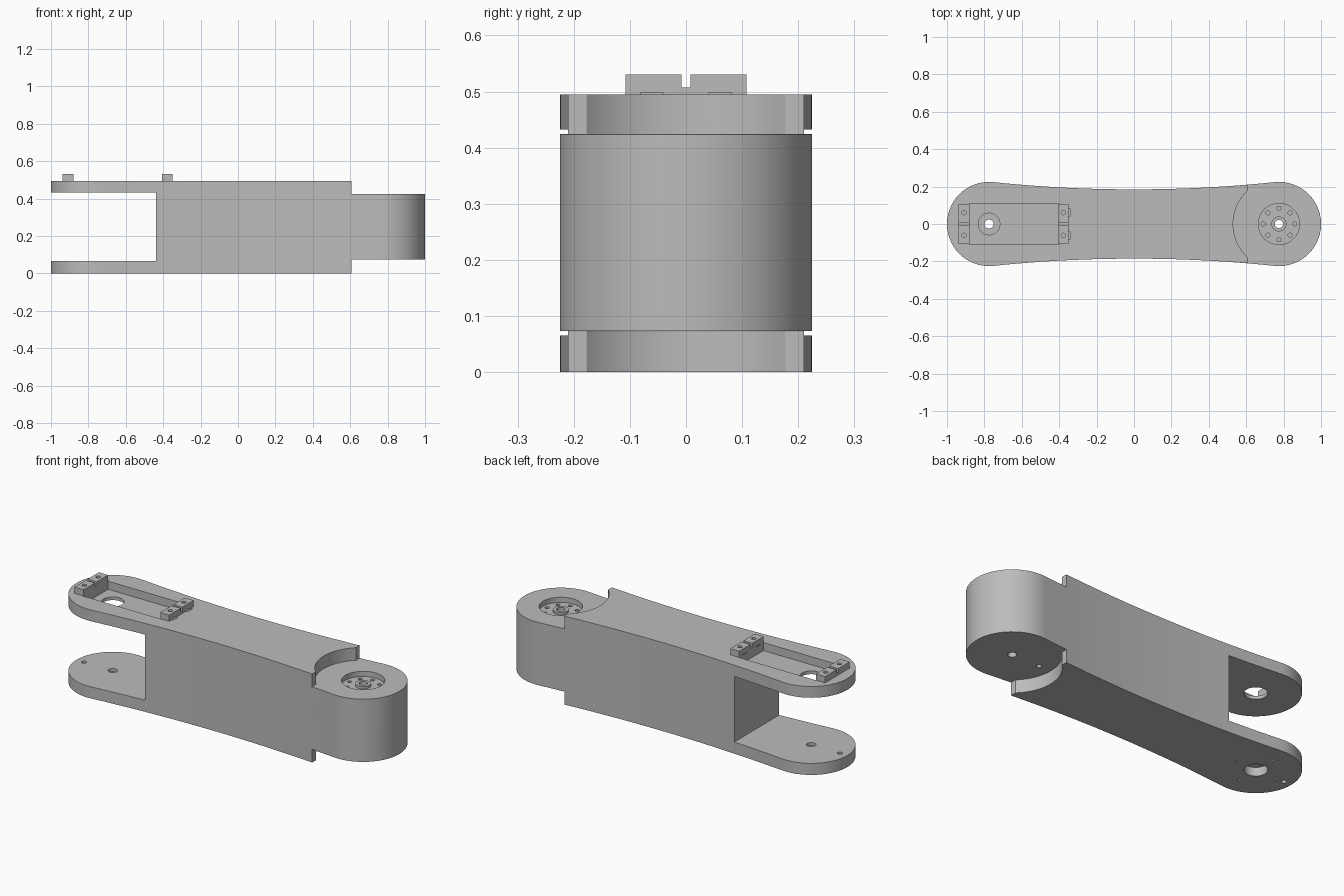
import bpy, bmesh, math
from math import sin, cos, pi
from mathutils import Matrix

cube = bpy.data.objects.get("Cube")
if cube:
    bpy.data.objects.remove(cube, do_unlink=True)

grey = bpy.data.materials.new("plain grey")
grey.use_nodes = True
GREY = (0.5, 0.5, 0.5, 1)
grey.diffuse_color = GREY
grey.node_tree.nodes["Principled BSDF"].inputs["Base Color"].default_value = GREY

JOINT = 0.775      # distance of both pivots from the centre
TOP = 0.495
END_R = 0.225


def new_object(name, bm):
    bmesh.ops.recalc_face_normals(bm, faces=bm.faces[:])
    mesh = bpy.data.meshes.new(name)
    bm.to_mesh(mesh)
    bm.free()
    mesh.materials.append(grey)
    ob = bpy.data.objects.new(name, mesh)
    bpy.context.scene.collection.objects.link(ob)
    return ob


def prism(bm, points, offset):
    face = bm.faces.new([bm.verts.new(p) for p in points])
    ext = bmesh.ops.extrude_face_region(bm, geom=[face])
    verts = [v for v in ext["geom"] if isinstance(v, bmesh.types.BMVert)]
    bmesh.ops.translate(bm, verts=verts, vec=offset)


def box(bm, x0, x1, y0, y1, z0, z1):
    prism(bm, [(x0, y0, z0), (x1, y0, z0), (x1, y1, z0), (x0, y1, z0)], (0, 0, z1 - z0))


def cyl(bm, x, y, r, z0, z1, n=32):
    ring = [(x + r * cos(2 * pi * (i + .5) / n), y + r * sin(2 * pi * (i + .5) / n), z0)
            for i in range(n)]
    prism(bm, ring, (0, 0, z1 - z0))


def cut(ob, name, build):
    """Subtract the solids made by build(bm) from ob."""
    bm = bmesh.new()
    build(bm)
    tool = new_object(name, bm)
    tool.hide_render = True
    mod = ob.modifiers.new(name, 'BOOLEAN')
    mod.operation, mod.solver, mod.object = 'DIFFERENCE', 'EXACT', tool
    mod.use_self = True
    return tool


def finish(ob, tools):
    bpy.ops.object.select_all(action='DESELECT')
    ob.select_set(True)
    bpy.context.view_layer.objects.active = ob
    bpy.ops.object.convert(target='MESH')
    bpy.ops.object.shade_smooth_by_angle(angle=math.radians(35))
    wn = ob.modifiers.new("Weighted normals", 'WEIGHTED_NORMAL')
    wn.keep_sharp = True
    for tool in tools:
        bpy.data.objects.remove(tool, do_unlink=True)


# Waisted outline: two round ends joined by shallow tangent arcs
WAIST = 0.185
arc_r = (JOINT**2 + WAIST**2 - END_R**2) / (2 * (END_R - WAIST))
tilt = math.asin(JOINT / (arc_r + END_R))


def half_outline():
    pts = []
    for i in range(29):
        a = -pi / 2 - tilt + (pi + 2 * tilt) * i / 28
        a = max(-pi / 2 - tilt, min(pi / 2 + tilt, a))
        pts.append((JOINT + END_R * cos(a), END_R * sin(a), 0))
    for i in range(1, 20):
        a = tilt * (1 - i / 10)
        pts.append((arc_r * sin(a), WAIST + arc_r * (1 - cos(a)), 0))
    return pts


bm = bmesh.new()
half = half_outline()
prism(bm, half + [(-x, -y, z) for x, y, z in half], (0, 0, TOP))
arm = new_object("arm_body", bm)


# Fork opening and the steps around the round housing
def fork(b):
    box(b, -1.2, -0.438, -0.4, 0.4, 0.065, 0.432)


def step_round(b):
    for z0, z1 in ((0.424, 0.6), (-0.1, 0.073)):
        cyl(b, JOINT, 0, 0.245, z0, z1, 56)


def step_flat(b):
    for z0, z1 in ((0.424, 0.6), (-0.1, 0.073)):
        box(b, 0.606, 1.2, -0.4, 0.4, z0, z1)


tools = [cut(arm, "fork_cutter", fork), cut(arm, "round_step_cutter", step_round),
         cut(arm, "flat_step_cutter", step_flat)]
bev = arm.modifiers.new("Rounded edges", 'BEVEL')
bev.width, bev.segments, bev.limit_method = 0.015, 4, 'ANGLE'
bev.angle_limit = math.radians(40)


# Pockets, bearing seats and clearance cuts
def pockets(b):
    box(b, -0.88, -0.403, -0.109, 0.109, 0.45, 0.6)     # servo tray
    cyl(b, -JOINT, 0, 0.058, -0.1, 0.048)               # lower bearing seat
    cyl(b, JOINT, 0, 0.11, 0.395, 0.6, 48)              # horn recess
    for s in (-1, 1):
        y = 0.061 * s
        box(b, -0.402, -0.341, y - 0.022, y + 0.022, 0.47, 0.6)


def holes(b):
    cyl(b, -JOINT, 0, 0.024, -0.1, 0.2)
    cyl(b, -JOINT, 0, 0.058, 0.4, 0.6)
    cyl(b, JOINT, 0, 0.022, -0.1, 0.6)
    cyl(b, -0.953, 0, 0.013, -0.1, 0.2, 16)
    cyl(b, 0.605, 0, 0.013, -0.1, 0.13, 16)
    for k in range(4):
        a = k * pi / 2
        cyl(b, -JOINT + 0.123 * cos(a), 0.123 * sin(a), 0.007, -0.1, 0.04, 12)
    for k in range(8):
        a = k * pi / 4
        cyl(b, JOINT + 0.084 * cos(a), 0.084 * sin(a), 0.011, 0.36, 0.41, 16)


tools += [cut(arm, "pocket_cutter", pockets), cut(arm, "hole_cutter", holes)]
finish(arm, tools)

# Raised hub in the horn recess
bm = bmesh.new()
cyl(bm, JOINT, 0, 0.04, 0.39, 0.408)
hub = new_object("horn_hub", bm)
finish(hub, [cut(hub, "hub_cutter", lambda b: cyl(b, JOINT, 0, 0.022, 0.3, 0.5))])


# Split mounting blocks at both ends of the tray
def mount_block(name, x0, x1, slots):
    b = bmesh.new()
    w, g, z0, zg, z1 = 0.108, 0.008, TOP - 0.002, 0.507, 0.53
    section = [(-w, z0), (w, z0), (w, z1), (g, z1), (g, zg), (-g, zg), (-g, z1), (-w, z1)]
    prism(b, [(x0, y, z) for y, z in section], (x1 - x0, 0, 0))
    ob = new_object(name, b)

    def screws(t):
        for s in (-1, 1):
            cyl(t, (x0 + x1) / 2, 0.061 * s, 0.012, 0.505, 0.6, 16)
            if slots:
                y = 0.061 * s
                box(t, x0 - 0.1, x1 + 0.1, y - 0.02, y + 0.02, 0.4, 0.4985)
    finish(ob, [cut(ob, name + "_cutter", screws)])


mount_block("outer_mount_block", -0.937, -0.88, False)
mount_block("inner_mount_block", -0.405, -0.35, True)
